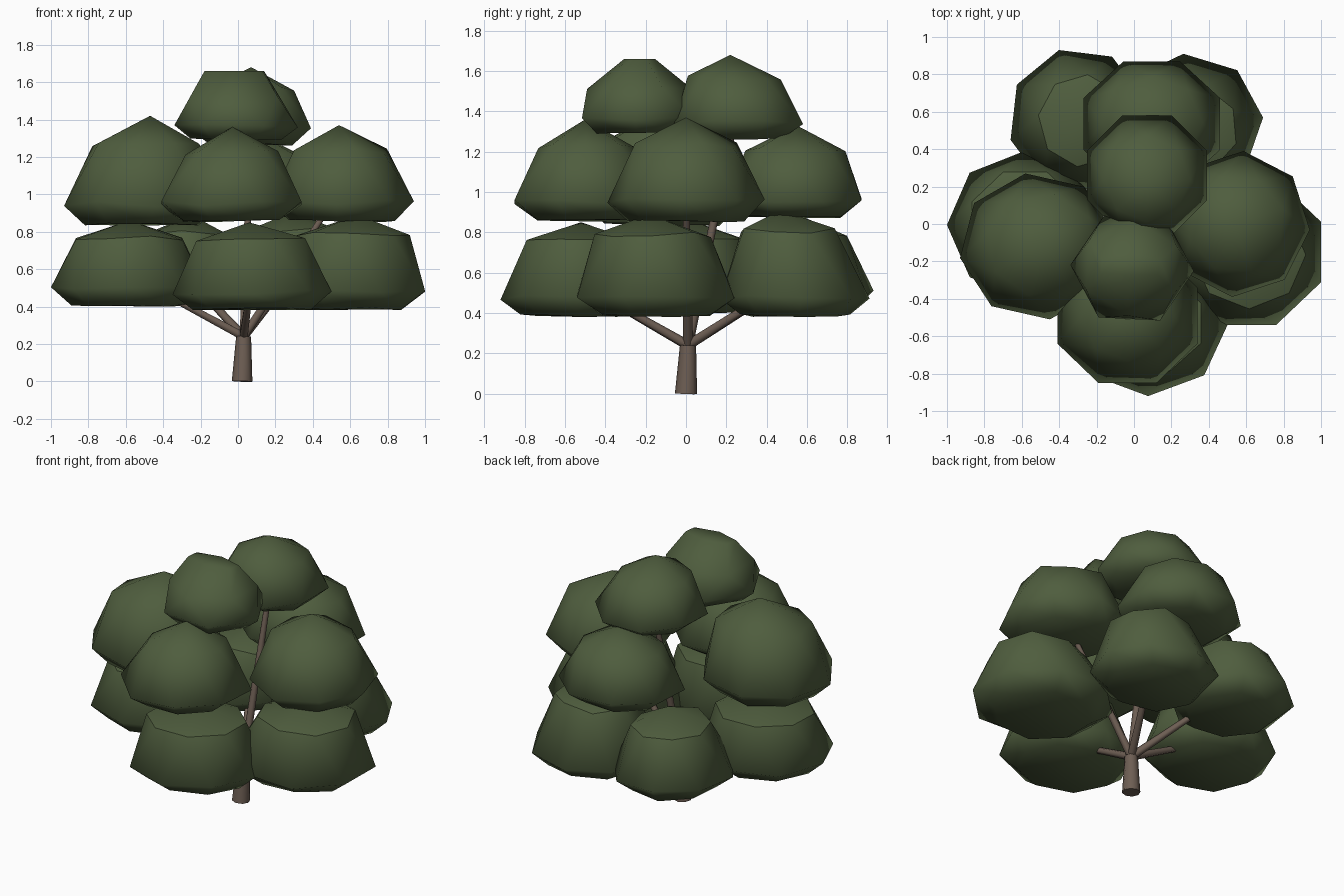
import bpy
import bmesh
import math
import random
from mathutils import Vector

default_cube = bpy.data.objects.get("Cube")
if default_cube:
    bpy.data.objects.remove(default_cube, do_unlink=True)
rng = random.Random(4)


def flat_material(name, colour):
    material = bpy.data.materials.new(name)
    material.use_nodes = True
    material.diffuse_color = colour
    material.node_tree.nodes["Principled BSDF"].inputs["Base Color"].default_value = colour
    return material


leaf_green = flat_material("leaf green", (0.078, 0.11, 0.048, 1))
bark_brown = flat_material("bark brown", (0.155, 0.113, 0.088, 1))


def add_object(name, bm, material):
    bmesh.ops.recalc_face_normals(bm, faces=bm.faces)
    mesh = bpy.data.meshes.new(name)
    for face in bm.faces:
        face.smooth = True
    bm.to_mesh(mesh)
    bm.free()
    mesh.materials.append(material)
    obj = bpy.data.objects.new(name, mesh)
    bpy.context.collection.objects.link(obj)
    return obj


def foliage(name, x_range, y_range, z_range, peak, shoulder=0.68, sides=8, turn=0.5,
            cap=0.0, crown_level=0.73, crisp=False):
    """Faceted dome: flat underside, wide rim, shoulder ring, and a peak or narrow flat cap."""
    centre = Vector((sum(x_range) / 2, sum(y_range) / 2))
    radius_x = (x_range[1] - x_range[0]) / 2
    radius_y = (y_range[1] - y_range[0]) / 2
    low, high = z_range
    height = high - low
    stretch = 1 / max(math.cos(math.tau * (i + turn) / sides) for i in range(sides))
    bm = bmesh.new()

    def ring(radius, level, shift, lean, wobble, squash=1.0):
        verts = []
        middle = centre.lerp(Vector(peak), lean)
        for i in range(sides):
            angle = math.tau * (i + turn + shift) / sides
            verts.append(bm.verts.new((
                middle.x + radius_x * radius * math.cos(angle),
                middle.y + radius_y * radius * squash * math.sin(angle),
                low + height * (level + rng.uniform(-wobble, wobble)))))
        return verts

    def bridge(lower_ring, upper_ring):
        for i in range(sides):
            j = (i + 1) % sides
            bm.faces.new((lower_ring[i], lower_ring[j], upper_ring[i]))
            bm.faces.new((lower_ring[j], upper_ring[j], upper_ring[i]))

    base = ring(0.74, 0.015, 0, 0, 0.015)
    rim = ring(stretch, 0.2, 0, 0, 0.03)
    crown_ring = ring(shoulder, crown_level, 0.5, 0.5, 0.03)
    bm.faces.new(base)
    bridge(base, rim)
    bridge(rim, crown_ring)
    if cap:
        top = ring(cap, 1.0, 0.5, 1, 0, squash=0.45)
        for i in range(sides):
            j = (i + 1) % sides
            bm.faces.new((crown_ring[i], crown_ring[j], top[j], top[i]))
        bm.faces.new(top)
    else:
        tip = bm.verts.new((*peak, high))
        for i in range(sides):
            bm.faces.new((crown_ring[i], crown_ring[(i + 1) % sides], tip))
    # Crisp shoulder line
    if crisp:
        for i in range(sides):
            bm.edges.get((crown_ring[i], crown_ring[(i + 1) % sides])).smooth = False
    return add_object(name, bm, leaf_green)


def low_foliage(name, x_range, y_range, z_range, peak, turn, shoulder=0.74):
    return foliage(name, x_range, y_range, z_range, peak, shoulder, turn=turn,
                   crown_level=0.8, crisp=True)


def limb(name, start, end, start_radius, end_radius, sides=8):
    """Tapered round limb between two points."""
    start, end = Vector(start), Vector(end)
    direction = end - start
    bm = bmesh.new()
    bmesh.ops.create_cone(bm, cap_ends=True, segments=sides, radius1=start_radius,
                          radius2=end_radius, depth=direction.length)
    turn = Vector((0, 0, 1)).rotation_difference(direction).to_matrix()
    for vert in bm.verts:
        vert.co = turn @ vert.co + (start + end) / 2
    obj = add_object(name, bm, bark_brown)
    bpy.context.view_layer.objects.active = obj
    bpy.ops.object.select_all(action="DESELECT")
    obj.select_set(True)
    bpy.ops.object.shade_smooth_by_angle(angle=math.radians(60))


# Lower tier of foliage
lower_front = low_foliage(
    "lower_front_foliage", (-0.35, 0.5), (-0.92, -0.16), (0.38, 0.85), (0.06, -0.52), 0)
lower_right = low_foliage(
    "lower_right_foliage", (-1, -0.17), (-0.4, 0.39), (0.4, 0.86), (-0.58, 0.02), 0)
low_foliage(
    "lower_left_foliage", (0.18, 1), (-0.54, 0.24), (0.38, 0.89), (0.64, -0.18), 0.5)
lower_back_right = low_foliage(
    "lower_back_right_foliage", (-0.66, 0.06), (0.18, 0.93), (0.4, 0.89), (-0.25, 0.55), 0.35, 0.66)
lower_back_left = low_foliage(
    "lower_back_left_foliage", (-0.1, 0.69), (0.17, 0.91), (0.38, 0.91), (0.3, 0.47), 0.1, 0.66)

# Middle tier of foliage
foliage("middle_right_foliage", (-0.93, -0.1), (-0.51, 0.27), (0.83, 1.42), (-0.47, -0.1),
        0.71, turn=0.2)
middle_left = foliage(
    "middle_left_foliage", (0.17, 0.94), (-0.39, 0.39), (0.85, 1.37), (0.54, 0), turn=-0.1)
foliage("middle_front_foliage", (-0.41, 0.34), (-0.85, -0.13), (0.85, 1.36), (-0.03, -0.5), 0.66)
foliage("middle_back_foliage", (-0.27, 0.46), (0.2, 0.87), (0.87, 1.33), (0.1, 0.55), 0.74)

# Crown foliage
crown_back = foliage(
    "crown_back_foliage", (-0.25, 0.39), (-0.06, 0.58), (1.26, 1.68), (0.07, 0.22), 0.72)
foliage("crown_front_foliage", (-0.34, 0.32), (-0.55, 0.08), (1.29, 1.66), (-0.02, -0.23), 0.82,
        sides=6, turn=-0.05, cap=0.54, crown_level=0.6)

# Trunk, then branches spreading from its fork into the foliage
fork = Vector((0.03, 0.01, 0.24))
limb("trunk", (0.022, 0, 0), fork, 0.055, 0.04)
for clump in (lower_front, lower_right, lower_back_right, lower_back_left, middle_left, crown_back):
    points = [vert.co for vert in clump.data.vertices]
    target = sum(points, Vector()) / len(points)
    limb(clump.name.replace("foliage", "branch"), fork, fork.lerp(target, 0.95), 0.025, 0.016, 6)
